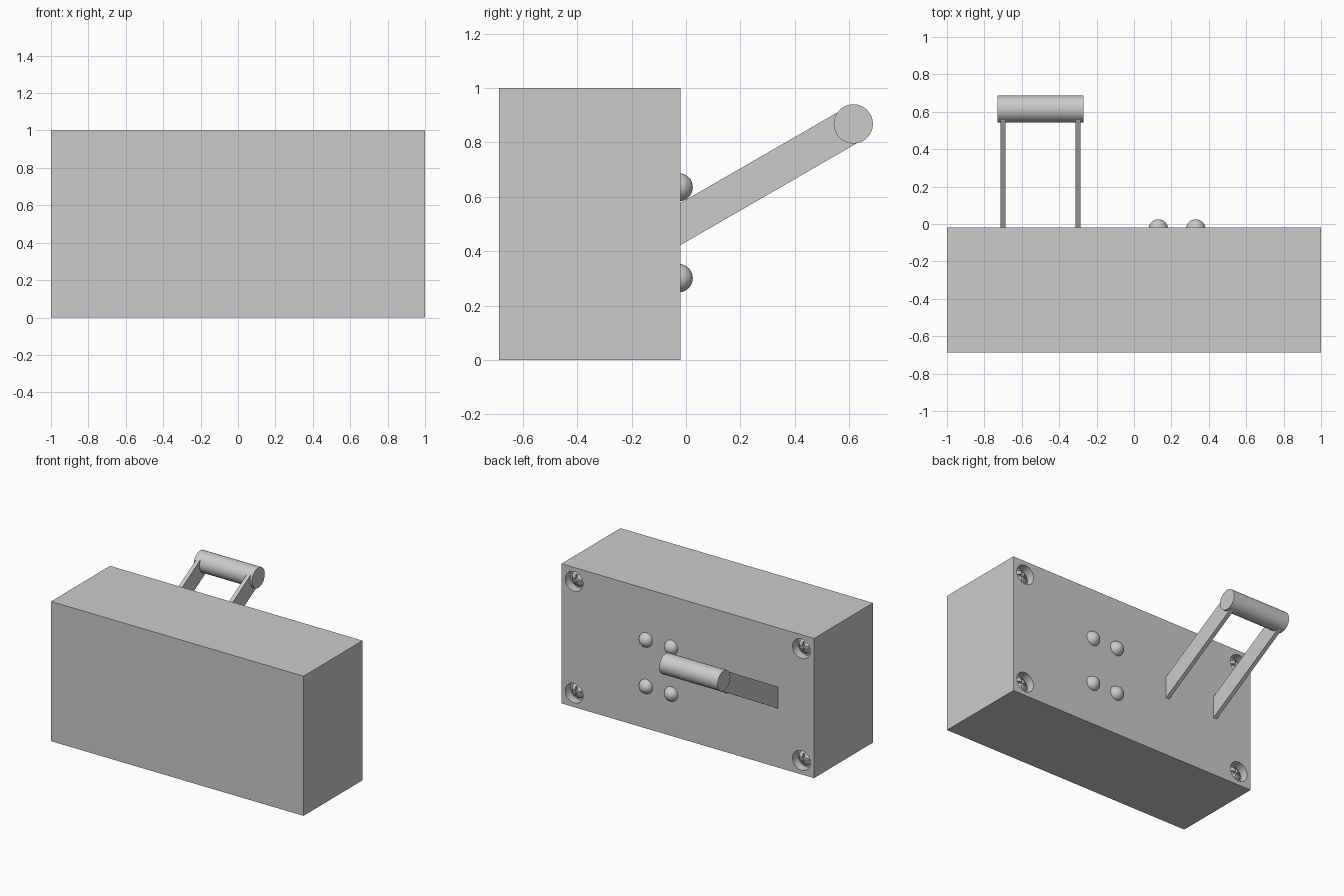
import bpy, math
from math import radians, cos, sin

if "Cube" in bpy.data.objects:
    bpy.data.objects.remove(bpy.data.objects["Cube"])

BACK = -0.02      # y of the rear face
FRONT = -0.687    # y of the front face


def box(name, center, size, rot=(0, 0, 0)):
    bpy.ops.mesh.primitive_cube_add(size=1, location=center, rotation=rot)
    ob = bpy.context.object
    ob.name = name
    ob.scale = size
    bpy.ops.object.transform_apply(location=False, rotation=False, scale=True)
    return ob


def cylinder(name, center, radius, depth, rot, sides=48):
    bpy.ops.mesh.primitive_cylinder_add(vertices=sides, radius=radius, depth=depth,
                                        location=center, rotation=rot)
    ob = bpy.context.object
    ob.name = name
    return ob


def ball(name, center, radius, scale=(1, 1, 1)):
    bpy.ops.mesh.primitive_uv_sphere_add(segments=32, ring_count=16, radius=radius,
                                         location=center, rotation=(radians(90), 0, 0))
    ob = bpy.context.object
    ob.name = name
    ob.scale = scale
    bpy.ops.object.transform_apply(location=False, rotation=True, scale=True)
    return ob


def smooth(ob):
    bpy.ops.object.select_all(action='DESELECT')
    ob.select_set(True)
    bpy.context.view_layer.objects.active = ob
    bpy.ops.object.shade_smooth_by_angle(angle=radians(35))


def cut(ob, cutter):
    mod = ob.modifiers.new("cut", 'BOOLEAN')
    mod.operation = 'DIFFERENCE'
    mod.solver = 'EXACT'
    mod.object = cutter
    bpy.context.view_layer.update()
    bpy.context.view_layer.objects.active = ob
    bpy.ops.object.modifier_apply(modifier=mod.name)
    bpy.data.objects.remove(cutter, do_unlink=True)


# Main housing
body = box("housing", (0, (FRONT + BACK) / 2, 0.5), (2, BACK - FRONT, 1))

# Recessed corner screws with cross slots
for x in (-0.9, 0.9):
    for z in (0.1, 0.9):
        cut(body, cylinder("screw_hole", (x, BACK, z), 0.07, 0.12, (radians(90), 0, 0)))
        head = ball("screw_head", (x, BACK - 0.065, z), 0.056, (1, 1, 0.8))
        for size in ((0.075, 0.05, 0.016), (0.016, 0.05, 0.075)):
            cut(head, box("slot", (x, BACK - 0.015, z), size))
        smooth(head)
smooth(body)

# Domed buttons on the rear face
for x in (0.13, 0.33):
    for z in (0.301, 0.635):
        smooth(ball("button", (x, BACK - 0.007, z), 0.052))

# Tilted lever arms, starting just inside the housing
tilt = radians(30)
start, end = -0.05, 0.708
mid = (start + end) / 2
for x in (-0.7, -0.3):
    box("lever_arm", (x, BACK + mid * cos(tilt), 0.5 + mid * sin(tilt)),
        (0.028, end - start, 0.134), (tilt, 0, 0))

# Grip bar joining the arms
smooth(cylinder("grip", (-0.5, 0.615, 0.868), 0.072, 0.462, (0, radians(90), 0)))
